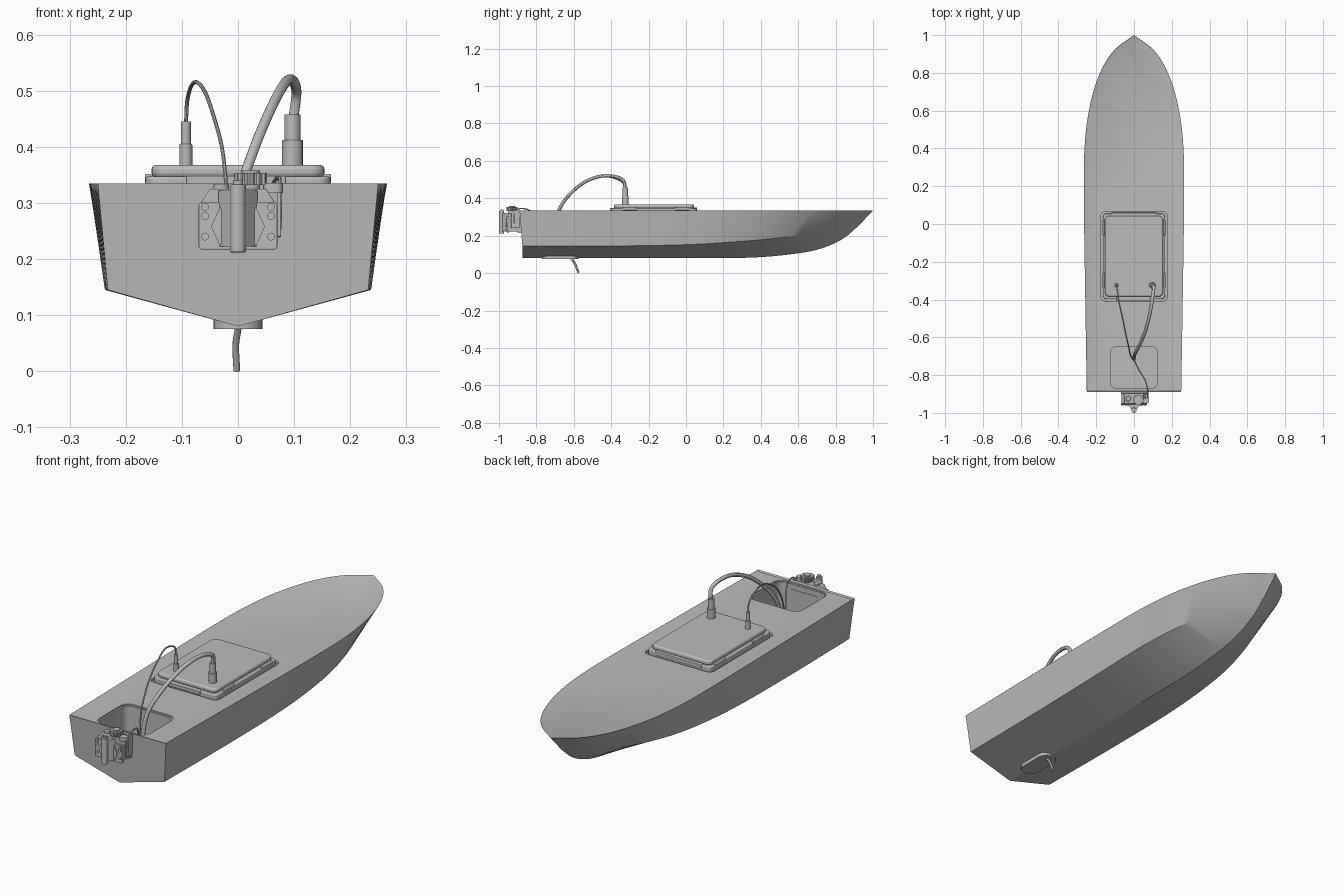
import bpy, bmesh, math
from mathutils import Vector

if "Cube" in bpy.data.objects:
    bpy.data.objects.remove(bpy.data.objects["Cube"])

grey = bpy.data.materials.new("plain grey")
grey.use_nodes = True
grey.diffuse_color = (0.5, 0.5, 0.5, 1)
grey.node_tree.nodes["Principled BSDF"].inputs["Base Color"].default_value = (0.5, 0.5, 0.5, 1)


def finish(name, bm, bevel=0.0, smooth=True):
    """Turn a bmesh into a named, shaded object."""
    bmesh.ops.recalc_face_normals(bm, faces=bm.faces)
    mesh = bpy.data.meshes.new(name)
    bm.to_mesh(mesh)
    bm.free()
    mesh.materials.append(grey)
    obj = bpy.data.objects.new(name, mesh)
    bpy.context.collection.objects.link(obj)
    if bevel:
        mod = obj.modifiers.new("rounding", 'BEVEL')
        mod.width, mod.segments, mod.angle_limit = bevel, 3, math.radians(50)
    if smooth:
        shade(obj)
    return obj


def shade(obj):
    bpy.ops.object.select_all(action='DESELECT')
    obj.select_set(True)
    bpy.context.view_layer.objects.active = obj
    bpy.ops.object.shade_smooth_by_angle(angle=math.radians(30))


def prism(name, outline, low, high, axis=2, bevel=0.0):
    """Extrude a 2D outline along z (axis 2) or y (axis 1)."""
    def place(p, h):
        return (p[0], p[1], h) if axis == 2 else (p[0], h, p[1])
    bm = bmesh.new()
    a = [bm.verts.new(place(p, low)) for p in outline]
    b = [bm.verts.new(place(p, high)) for p in outline]
    bm.faces.new(a)
    bm.faces.new(b)
    for i in range(len(a)):
        j = (i + 1) % len(a)
        bm.faces.new((a[i], a[j], b[j], b[i]))
    return finish(name, bm, bevel)


def rounded(x0, x1, y0, y1, r, steps=6):
    """Outline of a rectangle with rounded corners."""
    pts = []
    corners = [(x1 - r, y1 - r), (x0 + r, y1 - r), (x0 + r, y0 + r), (x1 - r, y0 + r)]
    for k, (cx, cy) in enumerate(corners):
        for s in range(steps + 1):
            a = math.pi / 2 * (k + s / steps)
            pts.append((cx + r * math.cos(a), cy + r * math.sin(a)))
    return pts


def rect(x0, x1, y0, y1):
    return [(x0, y0), (x1, y0), (x1, y1), (x0, y1)]


def disc(cx, cy, r, n=24, tooth=0.0):
    return [(cx + (r - tooth * (i // 2 % 2)) * math.cos(2 * math.pi * i / n),
             cy + (r - tooth * (i // 2 % 2)) * math.sin(2 * math.pi * i / n)) for i in range(n)]


def spline(points, steps):
    """Smooth path passing through the control points."""
    p = [Vector(q) for q in points]
    p = [2 * p[0] - p[1]] + p + [2 * p[-1] - p[-2]]
    out = []
    for i in range(1, len(p) - 2):
        for s in range(steps):
            t = s / steps
            m0, m1 = (p[i + 1] - p[i - 1]) / 2, (p[i + 2] - p[i]) / 2
            out.append((2*t**3 - 3*t*t + 1) * p[i] + (t**3 - 2*t*t + t) * m0
                       + (3*t*t - 2*t**3) * p[i + 1] + (t**3 - t*t) * m1)
    return out + [p[-2]]


def tube(name, points, radius, sides=12):
    """Sweep a circle along a smooth path."""
    path = spline(points, 8)
    bm = bmesh.new()
    rings = []
    side = None
    for i, c in enumerate(path):
        d = (path[min(i + 1, len(path) - 1)] - path[max(i - 1, 0)]).normalized()
        ref = side if side else d.orthogonal()
        side = (ref - d * ref.dot(d)).normalized()
        up = d.cross(side)
        rings.append([bm.verts.new(c + radius * (side * math.cos(a) + up * math.sin(a)))
                      for a in (2 * math.pi * k / sides for k in range(sides))])
    for a, b in zip(rings, rings[1:]):
        for k in range(sides):
            j = (k + 1) % sides
            bm.faces.new((a[k], a[j], b[j], b[k]))
    bm.faces.new(rings[0])
    bm.faces.new(rings[-1])
    return finish(name, bm)


def carve(target, outline, low, high):
    cutter = prism("cutter", outline, low, high)
    cutter.hide_render = True
    mod = target.modifiers.new("cut", 'BOOLEAN')
    mod.operation, mod.solver, mod.object = 'DIFFERENCE', 'EXACT', cutter
    bpy.context.view_layer.objects.active = target
    bpy.ops.object.modifier_apply(modifier="cut")
    bpy.data.objects.remove(cutter)


# Hull: loft between sheer, chine and keel lines, pointed at the bow
sheer = spline([(.25, -.89, .335), (.258, -.4, .335), (.265, .1, .335), (.262, .4, .335), (.235, .62, .335),
                (.18, .8, .335), (.105, .92, .335), (0, 1, .335)], 6)
chine = spline([(.232, -.875, .145), (.236, -.4, .145), (.237, 0, .152), (.225, .3, .17), (.195, .5, .188),
                (.145, .68, .21), (.08, .83, .232), (0, .92, .25)], 6)
keel = spline([(0, -.875, .08), (0, -.4, .08), (0, 0, .08), (0, .32, .082), (0, .53, .097),
               (0, .7, .125), (0, .83, .178), (0, .92, .25)], 6)
bm = bmesh.new()
rows = []
for s, c, k in zip(sheer, chine, keel):
    flip = Vector((-1, 1, 1))
    rows.append([bm.verts.new(v) for v in (s, c, k, c * flip, s * flip)])
for a, b in zip(rows, rows[1:]):
    for i in range(4):
        bm.faces.new((a[i], a[i + 1], b[i + 1], b[i]))
bm.faces.new(rows[0])
deck = bm.faces.new([r[0] for r in rows] + [r[4] for r in reversed(rows)])
bmesh.ops.remove_doubles(bm, verts=bm.verts, dist=1e-5)
bmesh.ops.recalc_face_normals(bm, faces=bm.faces)
deck = max(bm.faces, key=lambda f: len(f.verts))
bmesh.ops.inset_region(bm, faces=[deck], thickness=0.01, depth=0)
bmesh.ops.translate(bm, verts=deck.verts, vec=(0, 0, -.005))
hull = finish("hull", bm, smooth=False)

# Stern well with a shallow rim, and the hatch recess
carve(hull, rounded(-.132, .132, -.874, -.64, .04), .324, .4)
carve(hull, rounded(-.124, .124, -.872, -.648, .035), .13, .4)
carve(hull, rounded(-.176, .176, -.408, .066, .025), .318, .4)
shade(hull)

# Hatch
prism("hatch_flange", rounded(-.165, .165, -.398, .056, .022), .315, .347, bevel=.004)
prism("hatch_lid", rounded(-.154, .154, -.385, .043, .025), .345, .368, bevel=.008)
prism("hatch_latch", rect(-.092, .085, -.406, -.38), .332, .348, bevel=.002)
prism("hatch_hinge", rect(-.12, .12, .04, .06), .332, .35, bevel=.003)
for side, label in ((-1, "right"), (1, "left")):
    for y in (-.3, -.02):
        x = side * .16
        prism(label + "_hatch_clip", rect(x - .006, x + .006, y - .04, y + .04), .335, .352, bevel=.003)

# Cable glands on the hatch
for label, x, r0, z0, r1, z1 in (("right", -.093, .0115, .405, .009, .445), ("left", .097, .0185, .412, .0145, .458)):
    prism(label + "_gland_base", disc(x, -.325, r0), .36, z0, bevel=.0015)
    prism(label + "_gland_neck", disc(x, -.325, r1), z0 - .004, z1, bevel=.0015)

# Cables arching into the well
tube("thick_cable", [(.097, -.325, .44), (.104, -.335, .495), (.098, -.39, .518), (.085, -.47, .515), (.062, -.56, .475),
                     (.03, -.64, .4), (.006, -.685, .32), (0, -.71, .2), (0, -.715, .125)], .009)
tube("thin_cable", [(-.093, -.325, .43), (-.09, -.34, .485), (-.078, -.42, .515), (-.06, -.5, .5), (-.042, -.59, .45),
                    (-.028, -.65, .395), (-.02, -.69, .32), (-.01, -.71, .2), (0, -.72, .125)], .0035, 8)
tube("drive_cable", [(0, -.72, .14), (.025, -.77, .25), (.06, -.83, .33), (.073, -.885, .345), (.074, -.915, .325),
                     (.075, -.92, .28), (.073, -.905, .24)], .0035, 8)

# Drive unit on the transom
prism("mount_plate", rounded(-.068, .068, .217, .3, .006), -.9, -.87, axis=1)
prism("unit_body", [(-.066, .222), (.066, .222), (.066, .3), (.05, .325), (-.05, .325), (-.066, .3)],
      -.952, -.895, axis=1, bevel=.003)
prism("unit_face", rounded(-.07, .07, .217, .302, .006), -.957, -.947, axis=1, bevel=.0015)
prism("unit_nose", [(-.035, -.955), (.035, -.955), (.012, -.982), (-.012, -.982)], .222, .322)
prism("column", disc(0, -.986, .014), .212, .333, bevel=.002)
prism("column_cap", disc(0, -.984, .009), .33, .34)
prism("gear_knob", disc(.023, -.931, .029, 48, .004), .332, .353)
prism("gear_shaft", disc(.023, -.931, .016), .318, .358)
prism("idler", disc(-.03, -.925, .014), .32, .334, bevel=.002)
prism("cable_arm", rounded(.045, .08, -.95, -.92, .012), .318, .336)
prism("cable_guide", rect(.07, .077, -.935, -.89), .24, .335, bevel=.002)
for side, label in ((-1, "right"), (1, "left")):
    prism(label + "_diamond", [(side * .032 - .016, .258), (side * .032, .223), (side * .032 + .016, .258),
                               (side * .032, .293)], -.962, -.953, axis=1)
    for z in (.24, .277, .293):
        prism(label + "_screw", disc(side * .059, z, .007, 12), -.962, -.953, axis=1)

# Water pickup under the keel
prism("pickup_pad", rounded(-.044, .044, -.77, -.575, .042), .075, .095)
tube("pickup_tube", [(0, -.625, .09), (0, -.61, .075), (-.004, -.592, .045), (-.002, -.574, 0.001)], .006)
